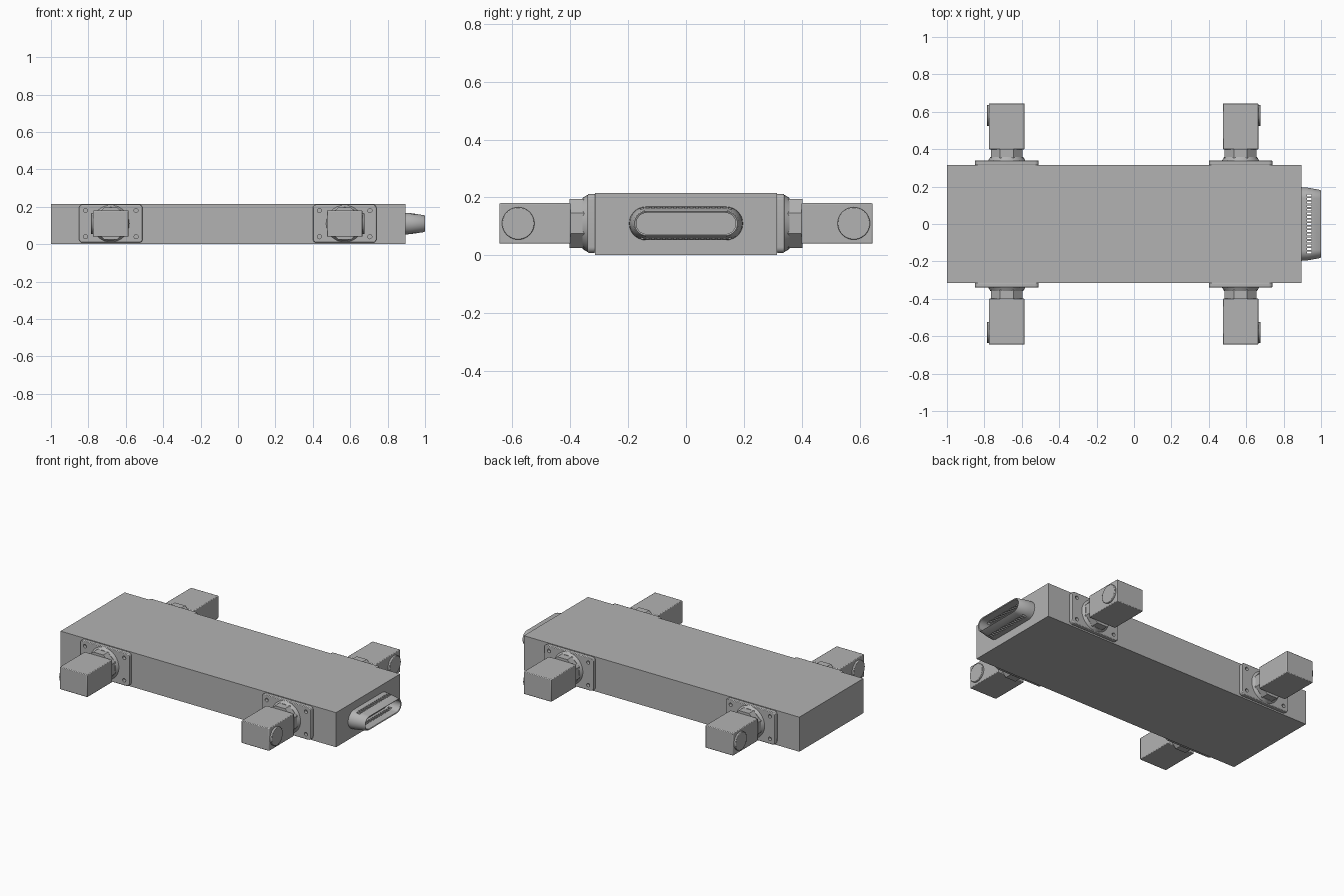
import bpy, bmesh, math
from mathutils import Matrix, Vector

if "Cube" in bpy.data.objects:
    bpy.data.objects.remove(bpy.data.objects["Cube"])

grey = bpy.data.materials.new("mid_grey")
grey.use_nodes = True
grey.diffuse_color = (0.45, 0.45, 0.45, 1)
grey.node_tree.nodes["Principled BSDF"].inputs["Base Color"].default_value = grey.diffuse_color


def finish(name, bm, helper=False):
    bmesh.ops.recalc_face_normals(bm, faces=bm.faces)
    mesh = bpy.data.meshes.new(name)
    bm.to_mesh(mesh)
    bm.free()
    mesh.materials.append(grey)
    ob = bpy.data.objects.new(name, mesh)
    bpy.context.collection.objects.link(ob)
    if helper:
        ob.hide_render = True
        ob.hide_viewport = True
    return ob


def add_box(bm, centre, size):
    m = Matrix.Translation(centre) @ Matrix.Diagonal((*size, 1))
    return bmesh.ops.create_cube(bm, size=1, matrix=m)["verts"]


def add_cone(bm, centre, axis, r1, r2, depth, sides, spin=0.0):
    """Frustum whose r1 end faces backwards along the axis."""
    turn = Vector(axis).to_track_quat("Z", "Y").to_matrix().to_4x4()
    m = Matrix.Translation(centre) @ turn @ Matrix.Rotation(spin, 4, "Z")
    bmesh.ops.create_cone(bm, cap_ends=True, segments=sides, radius1=r1,
                          radius2=r2, depth=depth, matrix=m)


def bevel(ob, width, segments=2):
    mod = ob.modifiers.new("soft_edges", "BEVEL")
    mod.width, mod.segments, mod.limit_method = width, segments, "ANGLE"


def cut(ob, cutter):
    mod = ob.modifiers.new("holes", "BOOLEAN")
    mod.operation, mod.object, mod.solver = "DIFFERENCE", cutter, "EXACT"


def smooth(ob):
    bpy.ops.object.select_all(action="DESELECT")
    ob.select_set(True)
    bpy.context.view_layer.objects.active = ob
    bpy.ops.object.shade_smooth_by_angle(angle=math.radians(30))


# Main slab
bm = bmesh.new()
add_box(bm, (-0.0525, 0, 0.1075), (1.895, 0.63, 0.215))
finish("main_body", bm)

MID_Z = 0.11


def side_mount(x, sx, sy, tag):
    # Flange plate with rounded corners and four screw holes
    bm = bmesh.new()
    add_box(bm, (x, sy * 0.327, MID_Z), (0.34, 0.026, 0.204))
    corners = [e for e in bm.edges
               if abs(e.verts[0].co.y - e.verts[1].co.y) > 0.01]
    bmesh.ops.bevel(bm, geom=corners, offset=0.02, segments=5, affect="EDGES", profile=0.5)
    plate = finish("flange_plate_" + tag, bm)
    bevel(plate, 0.004)
    bm = bmesh.new()
    for dx in (-0.135, 0.135):
        for dz in (-0.07, 0.07):
            add_cone(bm, (x + dx, sy * 0.34, MID_Z + dz), (0, sy, 0), 0.011, 0.011, 0.04, 16)
    cut(plate, finish("screw_hole_cutter_" + tag, bm, True))
    smooth(plate)

    # Eight sided neck with a flared foot
    bm = bmesh.new()
    spin = math.pi / 8
    add_cone(bm, (x, sy * 0.372, MID_Z), (0, sy, 0), 0.092, 0.092, 0.06, 8, spin)
    finish("neck_" + tag, bm)
    bm = bmesh.new()
    add_cone(bm, (x, sy * 0.348, MID_Z), (0, sy, 0), 0.1, 0.088, 0.02, 32)
    smooth(finish("neck_foot_" + tag, bm))

    # Block housing
    bm = bmesh.new()
    add_box(bm, (x, sy * 0.522, MID_Z), (0.19, 0.246, 0.14))
    block = finish("housing_block_" + tag, bm)
    bevel(block, 0.004)
    smooth(block)

    # Round cap on the outward end
    bm = bmesh.new()
    add_cone(bm, (x + sx * 0.099, sy * 0.58, MID_Z), (sx, 0, 0), 0.056, 0.056, 0.014, 40)
    cap = finish("round_cap_" + tag, bm)
    bevel(cap, 0.003)
    smooth(cap)


for x, sx, end in ((-0.68, -1, "right"), (0.57, 1, "left")):
    for sy, side in ((-1, "front"), (1, "back")):
        side_mount(x, sx, sy, side + "_" + end)


def stadium(bm, x, half_y, half_z, steps=14):
    """Loop of vertices shaped like a slot with round ends."""
    loop = []
    for sign in (1, -1):
        for i in range(steps + 1):
            a = -math.pi / 2 + math.pi * i / steps
            loop.append(bm.verts.new((x, sign * (half_y - half_z + half_z * math.cos(a)),
                                      MID_Z + sign * half_z * math.sin(a))))
    return loop


# Hollow tapered end shroud
bm = bmesh.new()
loops = [stadium(bm, *p) for p in ((0.89, 0.197, 0.058), (0.925, 0.195, 0.056),
                                   (0.995, 0.182, 0.045), (1.0, 0.178, 0.042),
                                   (0.997, 0.172, 0.037), (0.91, 0.172, 0.037))]
for a, b in zip(loops, loops[1:]):
    for i in range(len(a)):
        j = (i + 1) % len(a)
        bm.faces.new((a[i], a[j], b[j], b[i]))
bm.faces.new(loops[0])
bm.faces.new(loops[-1])
shroud = finish("end_shroud", bm)

# Row of vent slots through the shroud
bm = bmesh.new()
for i in range(17):
    add_box(bm, (0.937, -0.152 + i * 0.019, MID_Z), (0.024, 0.01, 0.2))
cut(shroud, finish("vent_slot_cutter", bm, True))
smooth(shroud)
